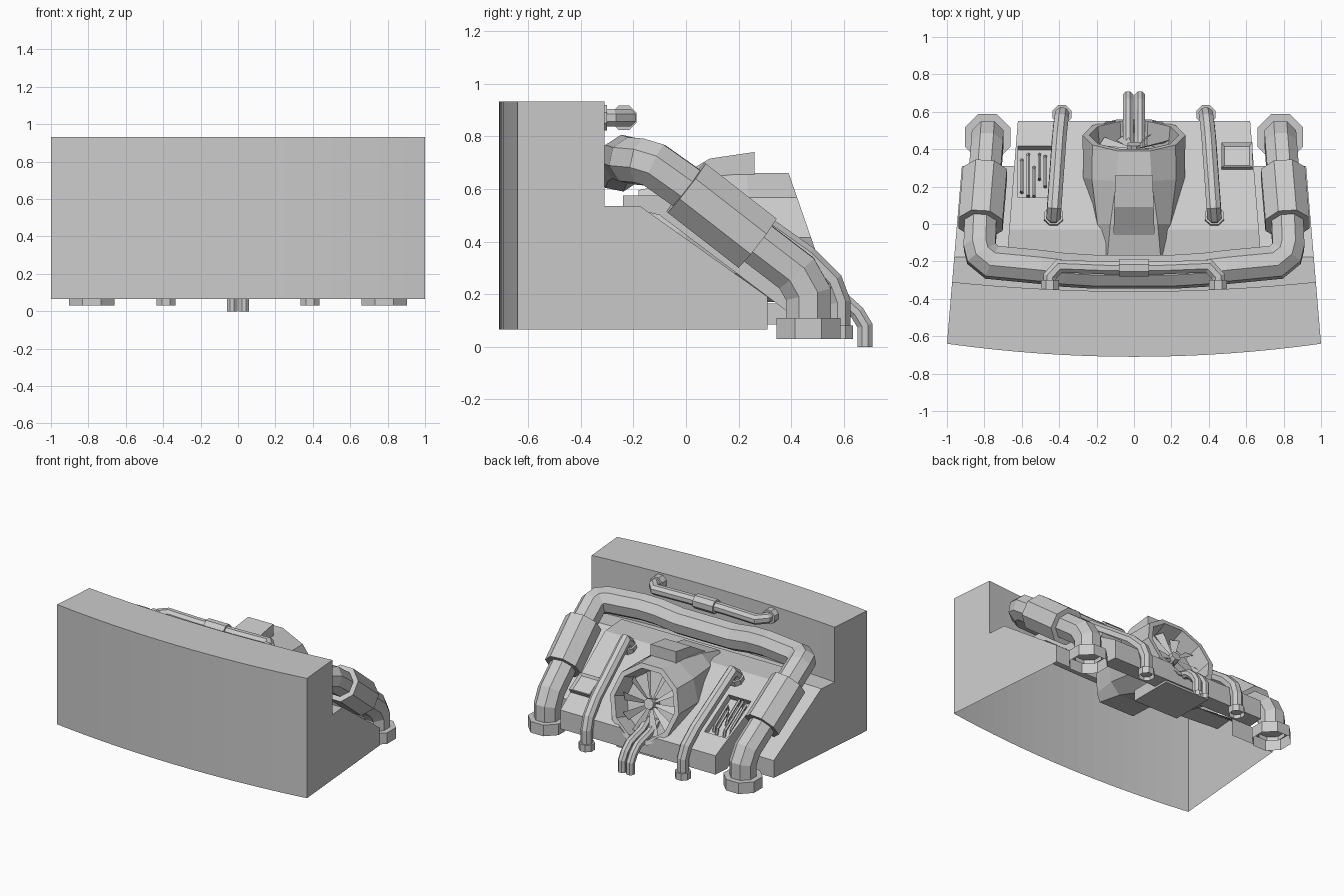
import bpy, bmesh, math
from mathutils import Vector, Matrix

if "Cube" in bpy.data.objects:
    bpy.data.objects.remove(bpy.data.objects["Cube"])

def finish(name, bm):
    bmesh.ops.recalc_face_normals(bm, faces=bm.faces)
    me = bpy.data.meshes.new(name)
    bm.to_mesh(me)
    bm.free()
    ob = bpy.data.objects.new(name, me)
    bpy.context.collection.objects.link(ob)
    return ob

def loft(name, rings, cap_start=True, cap_end=True):
    bm = bmesh.new()
    rows = [[bm.verts.new(p) for p in r] for r in rings]
    n = len(rows[0])
    for a, b in zip(rows, rows[1:]):
        for i in range(n):
            j = (i + 1) % n
            bm.faces.new((a[i], a[j], b[j], b[i]))
    if cap_start:
        bm.faces.new(rows[0])
    if cap_end:
        bm.faces.new(rows[-1][::-1])
    return finish(name, bm)

def tube(name, path, r, sides=8, cap_start=True, cap_end=True):
    # mitred sweep of a regular polygon along a path
    P = [Vector(p) for p in path]
    d = [(b - a).normalized() for a, b in zip(P, P[1:])]
    u = Vector((1, 0, 0)) if abs(d[0].x) < 0.8 else Vector((0, 0, 1))
    u = (u - d[0] * u.dot(d[0])).normalized()
    v = d[0].cross(u)
    ang = [2 * math.pi * (i + 0.5) / sides for i in range(sides)]
    rad = r / math.cos(math.pi / sides)
    rings = [[P[0] + (u * math.cos(a) + v * math.sin(a)) * rad for a in ang]]
    for k in range(1, len(P)):
        n = d[k - 1] if k == len(P) - 1 else (d[k - 1] + d[k]).normalized()
        rings.append([p + d[k - 1] * ((P[k] - p).dot(n) / d[k - 1].dot(n)) for p in rings[-1]])
    return loft(name, rings, cap_start, cap_end)

def prism(name, profile, half_width):
    # (y, z) profile spanned across x, half_width is a function of y
    return loft(name, [[(s * half_width(y), y, z) for y, z in profile] for s in (-1, 1)])

def box(name, center, size, tilt=0.0):
    bm = bmesh.new()
    m = Matrix.Translation(center) @ Matrix.Rotation(tilt, 4, 'X') @ Matrix.Diagonal((*size, 1))
    bmesh.ops.create_cube(bm, size=1, matrix=m)
    return finish(name, bm)

def cut(target, cutter):
    cutter.hide_render = True
    cutter.hide_viewport = True
    mod = target.modifiers.new(cutter.name, 'BOOLEAN')
    mod.object = cutter
    mod.operation = 'DIFFERENCE'
    mod.solver = 'EXACT'

# Curved wall with side ramps, open underneath; each point is (y, z, bow)
prof = [(-.64, .065, .07), (-.64, .932, .07), (-.31, .932, .05), (-.31, .535, .05),
        (-.175, .535, .02), (.31, .19, 0), (.31, .065, 0)]
bm = bmesh.new()
ts = [i / 8 for i in range(-8, 9)]
cols = [[bm.verts.new((t * (1 - .084 * (y + .64)), y + b * (t * t - 1), z)) for y, z, b in prof] for t in ts]
for i in range(16):
    side = abs(ts[i] + ts[i + 1]) / 2 > .625
    for k in range(6 if side else 4):
        bm.faces.new((cols[i][k], cols[i + 1][k], cols[i + 1][k + 1], cols[i][k + 1]))
bm.faces.new(cols[0])
bm.faces.new(cols[-1][::-1])
bmesh.ops.delete(bm, geom=[w for w in bm.verts if not w.link_faces], context='VERTS')
finish("curved_wall", bm)

# Sloped central deck with a recess for the small pipes
SLOPE = -math.atan2(.345, .59)
def deck_z(y):
    return .575 - (y + .03) * .345 / .59
deck = prism("sloped_deck", [(-.24, .575), (-.03, .575), (.55, .236), (.55, .1), (.43, .1), (-.1, .5), (-.24, .535)],
             lambda y: .665 - .08 * y)
cut(deck, box("recess_cutter", (-.53, .28, deck_z(.28)), (.18, .32, .09), SLOPE))

# Small pipes inside the recess
for x, y0, y1 in [(-.6, .17, .34), (-.565, .15, .37), (-.535, .15, .3), (-.505, .24, .37), (-.475, .2, .36)]:
    a, b = (deck_z(y) for y in (y0, y1))
    tube("recess_pipe", [(x, y0, a - .05), (x, y0 + .01, a - .01), (x, y1 - .01, b - .01), (x, y1, b - .05)], .009, 6)

# Raised hatch with inset lid
hatch = box("hatch", (.55, .355, deck_z(.355)), (.165, .15, .06), SLOPE)
bm = bmesh.new()
bm.from_mesh(hatch.data)
top = max(bm.faces, key=lambda f: f.calc_center_median().z + f.normal.z)
bmesh.ops.inset_region(bm, faces=[top], thickness=.022)
bmesh.ops.translate(bm, verts=top.verts, vec=(0, -.006, -.012))
bm.to_mesh(hatch.data)
bm.free()

# Large pipe running down both sides and across the wall
half = [(.782, .465, .08), (.782, .465, .2), (.785, .42, .28), (.797, .27, .395), (.82, 0, .605), (.825, -.12, .69),
        (.815, -.16, .702), (.76, -.205, .706), (.5, -.23, .715), (.38, -.245, .705), (.22, -.255, .68)]
tube("large_pipe", half + [(-x, y, z) for x, y, z in reversed(half)], .085, 8, False, False)
for s in (1, -1):
    tube("large_pipe_sleeve", [(s * .797, .27, .395), (s * .82, 0, .605)], .118)
    tube("large_pipe_foot", [(s * .782, .465, .03), (s * .782, .465, .11)], .122, 8, False)
    # Medium pipes on the deck
    tube("deck_pipe", [(s * .43, .035, .52), (s * .43, .045, .58), (s * .427, .085, .61), (s * .4, .46, .345),
                       (s * .39, .555, .25), (s * .385, .585, .17), (s * .385, .585, .05)], .038)
    tube("deck_pipe_foot", [(s * .385, .585, .03), (s * .385, .585, .08)], .05, 8, False)
    tube("deck_pipe_flange", [(s * .43, .03, .52), (s * .43, .045, .565)], .05)
    # Pair of tubes leaving the fan
    tube("fan_tube", [(s * .032, .38, .27), (s * .032, .46, .215), (s * .032, .6, .175), (s * .032, .65, .13),
                      (s * .032, .68, .08), (s * .032, .68, 0)], .028, 8, True, False)
    # Wall pipe flanges
    tube("wall_pipe_flange", [(s * .45, -.36, .87), (s * .45, -.3, .87)], .048)

# Thin pipe on the wall
thin = [(.45, -.36, .87), (.45, -.28, .87), (.4, -.225, .87), (.15, -.235, .87)]
tube("wall_pipe", thin + [(-x, y, z) for x, y, z in reversed(thin)], .034)
tube("wall_pipe_sleeve", [(-.08, -.235, .87), (.08, -.235, .87)], .047)

# Fan housing: ten-sided funnel with tilted mouth, squarer towards the wall
def section(cy, cz, ey, ez, rx, scale=1.0, power=1.0):
    out = []
    k = scale / math.cos(math.radians(18))
    for i in range(10):
        a = math.radians(36 * i + 18)
        c, s = math.sin(a), math.cos(a)
        c = math.copysign(abs(c) ** power, c) if abs(c) > .01 else 0
        out.append((rx * c * scale, cy + ey * s * k, cz + ez * s * k))
    return out
mouth = (.475, .415, -.085, .245, .275)
N = Vector((0, .245, .085)).normalized()
def pushed(d):
    return (mouth[0] + N.y * d, mouth[1] + N.z * d) + mouth[2:]
loft("fan_housing", [section(-.18, .43, 0, .165, .17, 1, .15), section(0, .44, 0, .195, .215, 1, .45),
                     section(.25, .415, -.02, .245, .272, 1, .9), section(*mouth),
                     section(*mouth, .87), section(*pushed(-.13), .82)])
cut(deck, loft("mouth_cutter", [section(*pushed(-.14), .9), section(*mouth, .93), section(*pushed(.25), .93)]))
box("fan_base", (0, .38, .125), (.36, .32, .08))

# Fan hub and blades
C = Vector((0, mouth[0], mouth[1])) - N * .08
tube("fan_hub", [C - N * .05, C + N * .03], .035)
up = Vector((0, -.085, .245)).normalized()
bm = bmesh.new()
for i in range(10):
    a = 2 * math.pi * i / 10
    r = Vector((1, 0, 0)) * math.cos(a) + up * math.sin(a)
    t = r.cross(N)
    quad = [(.03, -.01), (.215, -.035), (.215, .035), (.03, .01)]
    bm.faces.new([bm.verts.new(C + r * q + t * w * .8 + N * w * .5) for q, w in quad])
finish("fan_blades", bm)

# Air scoop on top of the housing
prism("air_scoop", [(.26, .6), (.26, .74), (.09, .715), (-.06, .625), (-.06, .58)], lambda y: .108 - .03 * y)
